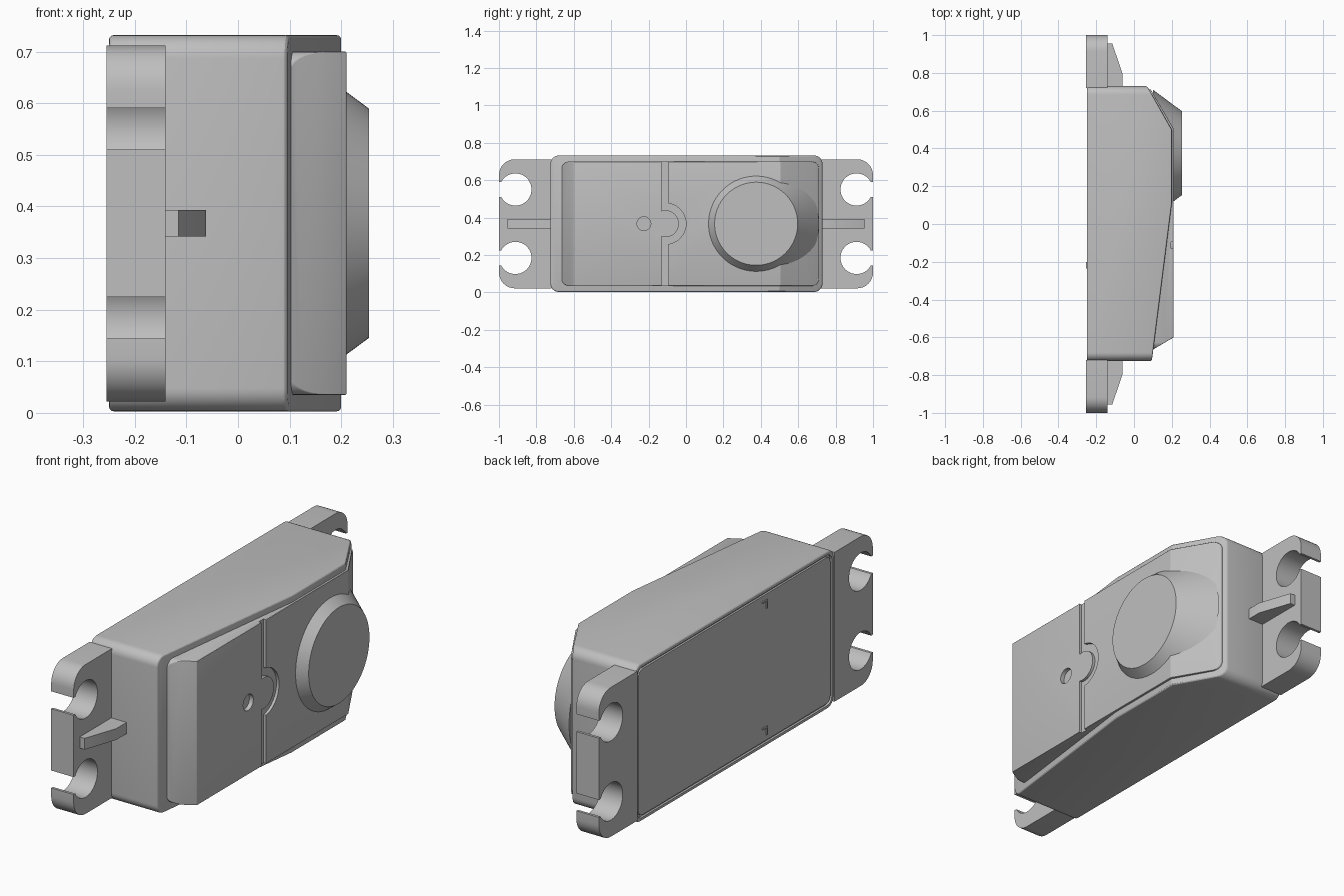
import bpy, bmesh
from math import sin, cos, radians, pi
from mathutils import Vector

if "Cube" in bpy.data.objects:
    bpy.data.objects.remove(bpy.data.objects["Cube"])

grey = bpy.data.materials.new("plain grey")
grey.use_nodes = True
grey.diffuse_color = (0.52, 0.52, 0.52, 1)
grey.node_tree.nodes["Principled BSDF"].inputs["Base Color"].default_value = grey.diffuse_color
MID = 0.3675  # height of the mirror plane


def prism(name, points, axis, lo, hi, end_scale=None, center=(0, 0)):
    """Extrude a profile: (y, z) points along x, or (x, y) points along z."""
    bm = bmesh.new()
    place = (lambda p, t: (t, p[0], p[1])) if axis == "x" else (lambda p, t: (p[0], p[1], t))
    s = end_scale or 1
    top = [(center[0] + (p[0] - center[0]) * s, center[1] + (p[1] - center[1]) * s) for p in points]
    a = [bm.verts.new(place(p, lo)) for p in points]
    b = [bm.verts.new(place(p, hi)) for p in top]
    bm.faces.new(a)
    bm.faces.new(b)
    for i in range(len(a)):
        j = (i + 1) % len(a)
        bm.faces.new((a[i], a[j], b[j], b[i]))
    bmesh.ops.recalc_face_normals(bm, faces=bm.faces)
    mesh = bpy.data.meshes.new(name)
    bm.to_mesh(mesh)
    bm.free()
    mesh.materials.append(grey)
    ob = bpy.data.objects.new(name, mesh)
    bpy.context.collection.objects.link(ob)
    return ob


def arc(cy, cz, r, start, end, n=8):
    angles = [radians(start + (end - start) * i / n) for i in range(n + 1)]
    return [(cy + r * cos(t), cz + r * sin(t)) for t in angles]


def circle(cy, cz, r, n=48):
    return arc(cy, cz, r, 0, 360 - 360 / n, n - 1)


def rounded(y0, y1, z0, z1, r):
    return (arc(y1 - r, z1 - r, r, 0, 90) + arc(y0 + r, z1 - r, r, 90, 180)
            + arc(y0 + r, z0 + r, r, 180, 270) + arc(y1 - r, z0 + r, r, 270, 360))


def apply_modifiers(ob):
    bpy.ops.object.select_all(action="DESELECT")
    bpy.context.view_layer.objects.active = ob
    ob.select_set(True)
    for m in list(ob.modifiers):
        bpy.ops.object.modifier_apply(modifier=m.name)


def combine(ob, tool, operation="DIFFERENCE"):
    m = ob.modifiers.new("cut", "BOOLEAN")
    m.object, m.operation, m.solver = tool, operation, "EXACT"
    apply_modifiers(ob)
    bpy.data.objects.remove(tool)


def soften(ob, width):
    m = ob.modifiers.new("soft edges", "BEVEL")
    m.width, m.segments, m.limit_method = width, 3, "ANGLE"
    m.angle_limit = radians(40)
    apply_modifiers(ob)


# Main case: rounded block trimmed to the sloping side profile
case = prism("case", rounded(-0.725, 0.73, 0.003, 0.732, 0.045), "x", -0.25, 0.4)
side = [(-0.4, -0.8), (0.085, -0.8), (0.2, 0.11), (0.2, 0.5), (0.03, 0.8), (-0.4, 0.8)]
combine(case, prism("trim", side, "z", -0.2, 1), "INTERSECT")
soften(case, 0.009)
combine(case, prism("recess", rounded(-0.708, 0.713, 0.02, 0.715, 0.035), "x", -0.4, -0.24))

# Back panel standing in its recess, with two small latch marks
prism("back_panel", rounded(-0.698, 0.703, 0.03, 0.705, 0.03), "x", -0.249, -0.23)
for z in (0.075, 0.66):
    prism("latch_mark", [(-0.235, z - 0.02), (-0.228, z - 0.02), (-0.228, z + 0.013),
                         (-0.2, z + 0.013), (-0.2, z + 0.02), (-0.235, z + 0.02)],
          "x", -0.254, -0.245)

# Raised front cover
cover = prism("cover", rounded(-0.665, 0.712, 0.035, 0.7, 0.04), "x", 0.02, 0.4)
side = [(0, -0.724), (0.21, -0.6), (0.21, 0.505), (0.03, 0.8125), (0, 0.8125)]
combine(cover, prism("trim", side, "z", -0.2, 1), "INTERSECT")
soften(cover, 0.013)

# Seam with a half-round detour, and a small round dimple
seam = ([(-0.095, 0.8)] + arc(-0.11, MID, 0.11, 82, -82, 20) + [(-0.095, -0.1), (-0.13, -0.1)]
        + arc(-0.11, MID, 0.072, -106, 106, 20) + [(-0.13, 0.8)])
combine(cover, prism("seam_cutter", seam, "x", 0.197, 0.4))
combine(cover, prism("dimple_cutter", circle(-0.225, MID, 0.037, 32), "x", 0.19, 0.4))

# Conical boss that runs out over the sloping end
prism("boss", circle(0.375, MID, 0.336, 96), "x", 0.1, 0.254, 0.222 / 0.336, (0.375, MID))

# Mounting ears with open screw holes, and a stiffening rib on each
for s, end in ((-1, "front"), (1, "back")):
    outline = ([(0.72, 0.022)] + arc(0.915, 0.107, 0.085, 270, 360)
               + arc(0.915, 0.627, 0.085, 0, 90) + [(0.72, 0.712)])
    ear = prism(end + "_ear", [(s * y, z) for y, z in outline], "x", -0.255, -0.14)
    for z in (MID - 0.183, MID + 0.183):
        keyhole = arc(0.912, z, 0.086, 28, 332, 40) + [(1.1, z - 0.04), (1.1, z + 0.04)]
        combine(ear, prism("hole_cutter", [(s * y, h) for y, h in keyhole], "x", -0.4, 0))
    rib = [(-0.15, 0.955), (-0.115, 0.955), (-0.062, 0.8), (-0.062, 0.72), (-0.15, 0.72)]
    prism(end + "_rib", [(x, s * y) for x, y in rib], "z", MID - 0.026, MID + 0.026)

# Smooth the round surfaces, keeping hard edges crisp
for ob in [o for o in bpy.context.collection.objects if o.type == "MESH"]:
    bpy.ops.object.select_all(action="DESELECT")
    bpy.context.view_layer.objects.active = ob
    ob.select_set(True)
    bpy.ops.object.shade_smooth_by_angle(angle=radians(25))
